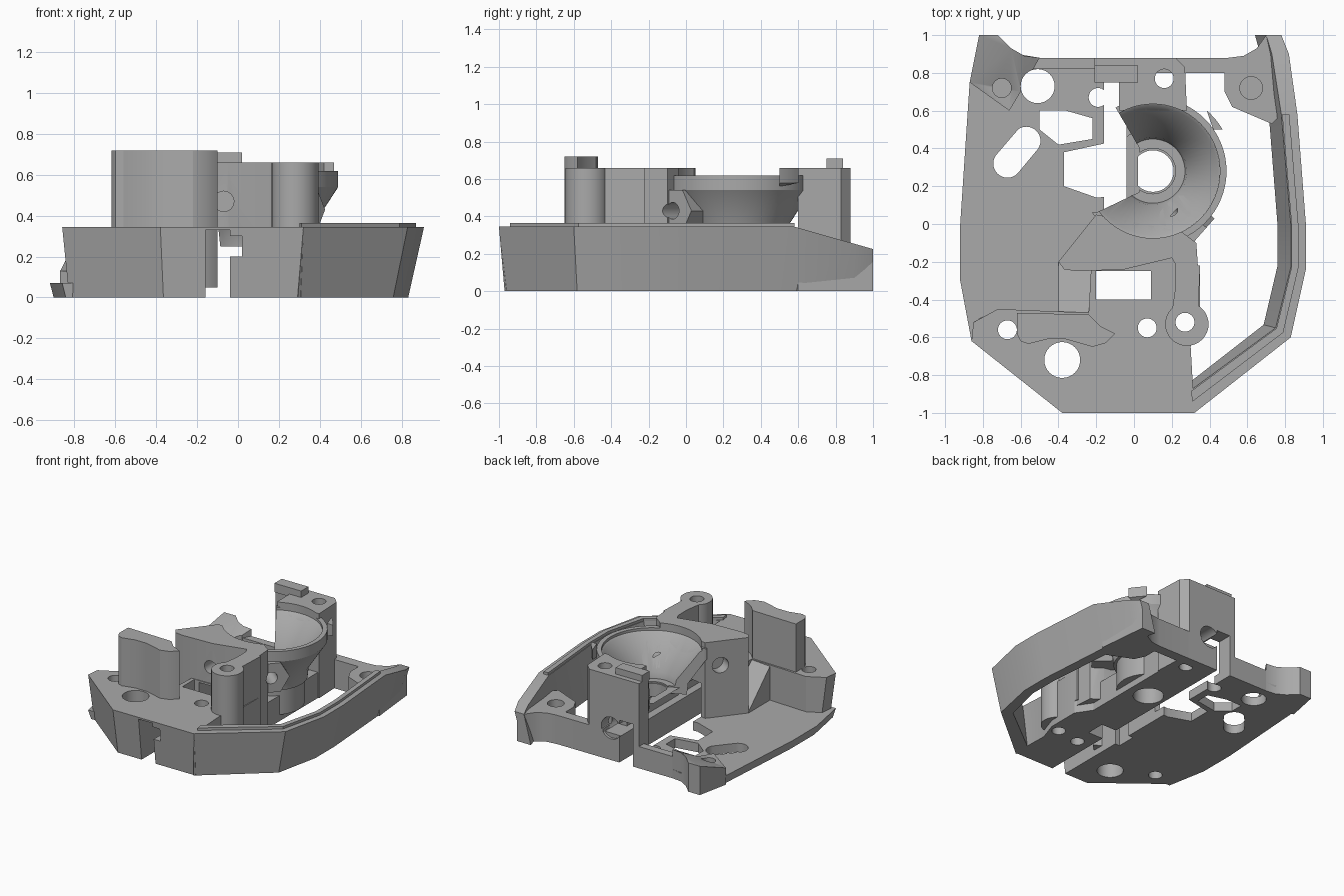
import bpy, bmesh, math
from mathutils import Vector

if "Cube" in bpy.data.objects:
    bpy.data.objects.remove(bpy.data.objects["Cube"])

grey = bpy.data.materials.new("plain grey")
grey.use_nodes = True
COLOR = (0.4, 0.4, 0.4, 1)
grey.diffuse_color = COLOR
grey.node_tree.nodes["Principled BSDF"].inputs["Base Color"].default_value = COLOR


def finish(bm, name):
    bmesh.ops.recalc_face_normals(bm, faces=bm.faces)
    mesh = bpy.data.meshes.new(name)
    bm.to_mesh(mesh)
    bm.free()
    mesh.materials.append(grey)
    ob = bpy.data.objects.new(name, mesh)
    bpy.context.collection.objects.link(ob)
    return ob


def loft(name, rings, closed=False):
    """Skin a list of equal rings; cap the ends unless closed."""
    bm = bmesh.new()
    vs = [[bm.verts.new(p) for p in r] for r in rings]
    n = len(vs[0])
    pairs = list(zip(vs, vs[1:])) + ([(vs[-1], vs[0])] if closed else [])
    for a, b in pairs:
        for i in range(n):
            j = (i + 1) % n
            bm.faces.new((a[i], a[j], b[j], b[i]))
    if not closed:
        caps = [bm.faces.new(vs[0]), bm.faces.new(vs[-1])]
        bmesh.ops.triangulate(bm, faces=caps)
    return finish(bm, name)


def prism(name, pts, z0, z1, taper=1.0):
    """Extruded outline; far points draw in at the bottom, z1 may be a function."""
    top = z1 if callable(z1) else (lambda x, y: z1)
    f = [taper if math.hypot(x, y) > 0.9 else 1 for x, y in pts]
    low = [(x * k, y * k, z0) for (x, y), k in zip(pts, f)]
    return loft(name, [low, [(x, y, top(x, y)) for x, y in pts]])


def box(name, x0, x1, y0, y1, z0, z1):
    return prism(name, [(x0, y0), (x1, y0), (x1, y1), (x0, y1)], z0, z1)


def circle(x, y, r, n=32):
    return [(x + r * math.cos(math.tau * i / n), y + r * math.sin(math.tau * i / n)) for i in range(n)]


def cyl(name, x, y, r, z0, z1, n=32):
    return prism(name, circle(x, y, r, n), z0, z1)


def rod(name, start, direction, r, length, n=24):
    ob = cyl(name, 0, 0, r, 0, length, n)
    ob.data.transform(Vector(direction).to_track_quat("Z", "Y").to_matrix().to_4x4())
    ob.location = start
    return ob


def lathe(name, profile, x, y, closed, n=64):
    rings = [[(px, py, z) for px, py in circle(x, y, r, n)] for r, z in profile]
    return loft(name, rings, closed)


def cut(ob, cutters):
    for c in cutters:
        c.hide_render = True
        m = ob.modifiers.new("cut", "BOOLEAN")
        m.operation, m.solver, m.object = "DIFFERENCE", "EXACT", c
    bpy.context.view_layer.update()
    ev = ob.evaluated_get(bpy.context.evaluated_depsgraph_get())
    ob.data = bpy.data.meshes.new_from_object(ev)
    ob.modifiers.clear()


BX, BY = 0.1, 0.28      # bowl centre

# Cutters: screw holes, windows, long cable slot, bowl cavity
holes = [cyl("hole_cutter", x, y, r, -0.1, 1) for x, y, r in [
    (-0.51, 0.73, 0.09), (-0.19, 0.67, 0.05), (-0.67, -0.56, 0.05), (-0.38, -0.72, 0.095),
    (0.07, -0.55, 0.05), (0.27, -0.52, 0.05), (0.16, 0.77, 0.05)]]
dx = dy = 0.053
oblong = circle(-0.62, 0.38, 0.075)
oblong = [(x + (0.05 if x + y > -0.24 else -0.05), y + (0.06 if x + y > -0.24 else -0.06)) for x, y in oblong]
holes.append(prism("oblong_cutter", oblong, -0.1, 0.4))
holes.append(prism("octagon_cutter", [(-0.37, 0.2), (-0.2, 0.14), (-0.04, 0.15), (-0.04, 0.43),
                                      (-0.14, 0.43), (-0.37, 0.38)], -0.1, 0.4))
holes.append(prism("window_cutter", [(-0.5, 0.5), (-0.4, 0.42), (-0.22, 0.45), (-0.22, 0.56),
                                     (-0.36, 0.6), (-0.5, 0.6)], -0.1, 0.4))
holes.append(box("front_window_cutter", -0.2, 0.09, -0.4, -0.25, -0.1, 0.5))
slot = [box("slot_cutter", -0.16, -0.04, -1.2, 1.2, -0.1, 0.33),
        box("slot_step_cutter", -0.1, 0.02, -1.2, 1.2, 0.2, 0.3)]
bore = cyl("bore_cutter", BX, BY, 0.11, -0.1, 1)
cavity = lathe("cavity_cutter", [(0.17, 0.3), (0.18, 0.36), (0.34, 0.59), (0.355, 0.6), (0.355, 0.8)],
               BX, BY, False)
opening = prism("opening_cutter", [(0.03, 0.4), (-0.1, 0.62), (-0.6, 0.7), (-0.6, 0.1),
                                   (-0.2, 0.06), (0.03, 0.17)], 0.1, 1)
arch = rod("arch_cutter", (0.03, 0.7, 0.25), (0, 1, 0), 0.085, 0.4)
nozzle_dir = (0.75, -0.66, 0)
ports = [rod("side_port_cutter", (0.2, 0.05, 0.43), nozzle_dir, 0.045, 0.5),
         rod("front_port_cutter", (-0.07, -0.1, 0.47), (0, -1, 0), 0.05, 0.3),
         rod("left_port_cutter", (-0.2, -0.08, 0.47), (-0.85, 0.5, 0), 0.06, 0.3)]

# Low floor on the right-hand side
floor = prism("floor", [(-0.86, -0.62), (-0.92, -0.3), (-0.92, 0), (-0.87, 0.75), (-0.82, 1), (-0.72, 1),
                        (-0.62, 0.9), (-0.5, 0.88), (-0.04, 0.88), (-0.04, -0.62)], 0, 0.07, 0.98)
cut(floor, holes + slot)

# Raised front deck and its ramp down to the floor
deck = prism("front_deck", [(-0.86, -0.62), (-0.38, -1), (0.32, -1), (0.3, -0.65), (0.35, -0.5), (0.35, -0.25),
                            (0.25, -0.1), (-0.22, -0.1), (-0.24, -0.47), (-0.72, -0.45), (-0.85, -0.52)],
             0, 0.345, 0.96)
cut(deck, holes + slot)
prism("deck_ramp", [(-0.4, -0.47), (-0.22, -0.47), (-0.22, -0.2), (-0.4, -0.2)], 0.05,
      lambda x, y: 0.34 if y < -0.4 else 0.08)

# Strip that carries the bowl
strip = box("centre_strip", -0.04, 0.27, -0.3, 0.86, 0, 0.2)
cut(strip, holes + [bore] + slot)

# Flared outer wall with a raised inner lip
stations = [(0.32, -1, 0.3, -0.88), (0.83, -0.6, 0.75, -0.55), (0.91, -0.24, 0.83, -0.23),
            (0.91, 0, 0.83, 0), (0.865, 0.58, 0.78, 0.58), (0.82, 0.9, 0.73, 0.9), (0.78, 1, 0.7, 1)]
wall, lip = [], []
for xo, yo, xi, yi in stations:
    z = 0.345 if yo < 0.59 else 0.345 - (yo - 0.58) * 0.285
    kx, ky = 0.915, (0.97 if yo < 0 else 1)
    wall.append([(xo, yo, z), (xi, yi, z), (xi * kx, yi * ky, 0), (xo * kx, yo * ky, 0)])
    if yo < 0.59:
        a, b = Vector((xi, yi, z)), Vector((xo, yo, z))
        p, q = a.lerp(b, 0.05), a.lerp(b, 0.5)
        up = Vector((0, 0, 0.02))
        lip.append([p - up, p + up, q + up, q - up])
loft("outer_wall", wall)
loft("wall_lip", lip)

# Back beam, left and right corners
beam = prism("back_beam", [(0.1, 0.88), (0.5, 0.88), (0.58, 0.89), (0.65, 0.93), (0.7, 1), (0.76, 1), (0.8, 0.6),
                           (0.73, 0.53), (0.52, 0.62), (0.48, 0.7), (0.48, 0.8), (0.28, 0.8), (0.1, 0.8)],
             0, 0.225)
cut(beam, [cyl("beam_screw_cutter", 0.62, 0.72, 0.06, 0.12, 0.5)])
corner = prism("back_corner", [(-0.5, 0.88), (-0.58, 0.89), (-0.65, 0.93), (-0.72, 1), (-0.82, 1), (-0.87, 0.75),
                               (-0.66, 0.6), (-0.6, 0.7)], 0, lambda x, y: 0.225 if y > 0.87 else 0.13)
cut(corner, [holes[0], cyl("corner_screw_cutter", -0.7, 0.72, 0.05, 0.09, 0.5)])
box("back_rim", -0.55, -0.16, 0.82, 0.88, 0, 0.17)

# Tall back panel with column and tab
panel = prism("back_panel", [(-0.21, 0.76), (-0.21, 0.88), (0.22, 0.88), (0.27, 0.83), (0.28, 0.6),
                             (-0.08, 0.6), (-0.08, 0.76)], 0, 0.66)
cut(panel, [holes[6], cavity, bore, arch] + slot)
box("panel_tab", -0.21, 0.02, 0.75, 0.84, 0.64, 0.71)

# Bowl with stepped rim, throat and support
bowl = lathe("bowl", [(0.12, 0.25), (0.25, 0.25), (0.26, 0.34), (0.39, 0.54), (0.39, 0.62), (0.355, 0.62),
                      (0.355, 0.6), (0.34, 0.59), (0.18, 0.36), (0.17, 0.31), (0.12, 0.31)], BX, BY, True)
cut(bowl, [opening] + ports)
support = cyl("bowl_support", BX, BY, 0.23, 0.05, 0.3)
cut(support, [bore] + slot)
guard = lathe("rim_guard", [(0.385, 0.56), (0.43, 0.58), (0.43, 0.66), (0.37, 0.66), (0.37, 0.57)], BX, BY, True)
cut(guard, [prism("guard_cutter", [(-0.6, -0.6), (0.9, -0.6), (0.9, 0.5), (0.42, 0.5), (0.28, 0.9),
                                   (0.28, 1), (-0.6, 1)], 0, 1)])

# Raised centre block in front of the bowl, with ports
block = prism("centre_block", [(-0.4, -0.2), (-0.37, -0.24), (-0.3, -0.25), (-0.05, -0.24), (0.2, -0.18),
                               (0.24, -0.25), (0.34, -0.25), (0.33, -0.1), (0.25, -0.04), (-0.2, 0.05)], 0.06, 0.66)
cut(block, [cavity, bore] + slot + ports)
nozzle = rod("side_nozzle", (0.16, 0.09, 0.43), nozzle_dir, 0.13, 0.24, 6)
cut(nozzle, [cavity, ports[0]])

# Front post and the web joining it to the block
post = cyl("front_post", 0.28, -0.53, 0.115, 0.05, 0.66)
cut(post, [holes[5]])
web = prism("post_web", [(0.2, -0.47), (0.34, -0.46), (0.35, -0.22), (0.22, -0.2), (0.22, -0.33)], 0.1, 0.66)
cut(web, [holes[5]])

# Wavy front tower
prism("front_tower", [(-0.62, -0.47), (-0.62, -0.58), (-0.6, -0.62), (-0.56, -0.635), (-0.46, -0.61), (-0.36, -0.61),
                      (-0.22, -0.65), (-0.15, -0.63), (-0.1, -0.58), (-0.18, -0.54), (-0.24, -0.48)], 0.05, 0.72)

for ob in list(bpy.data.objects):
    if ob.type != "MESH":
        continue
    if ob.hide_render:
        bpy.data.objects.remove(ob)
        continue
    bpy.ops.object.select_all(action="DESELECT")
    ob.select_set(True)
    bpy.context.view_layer.objects.active = ob
    bpy.ops.object.shade_smooth_by_angle(angle=math.radians(30))
